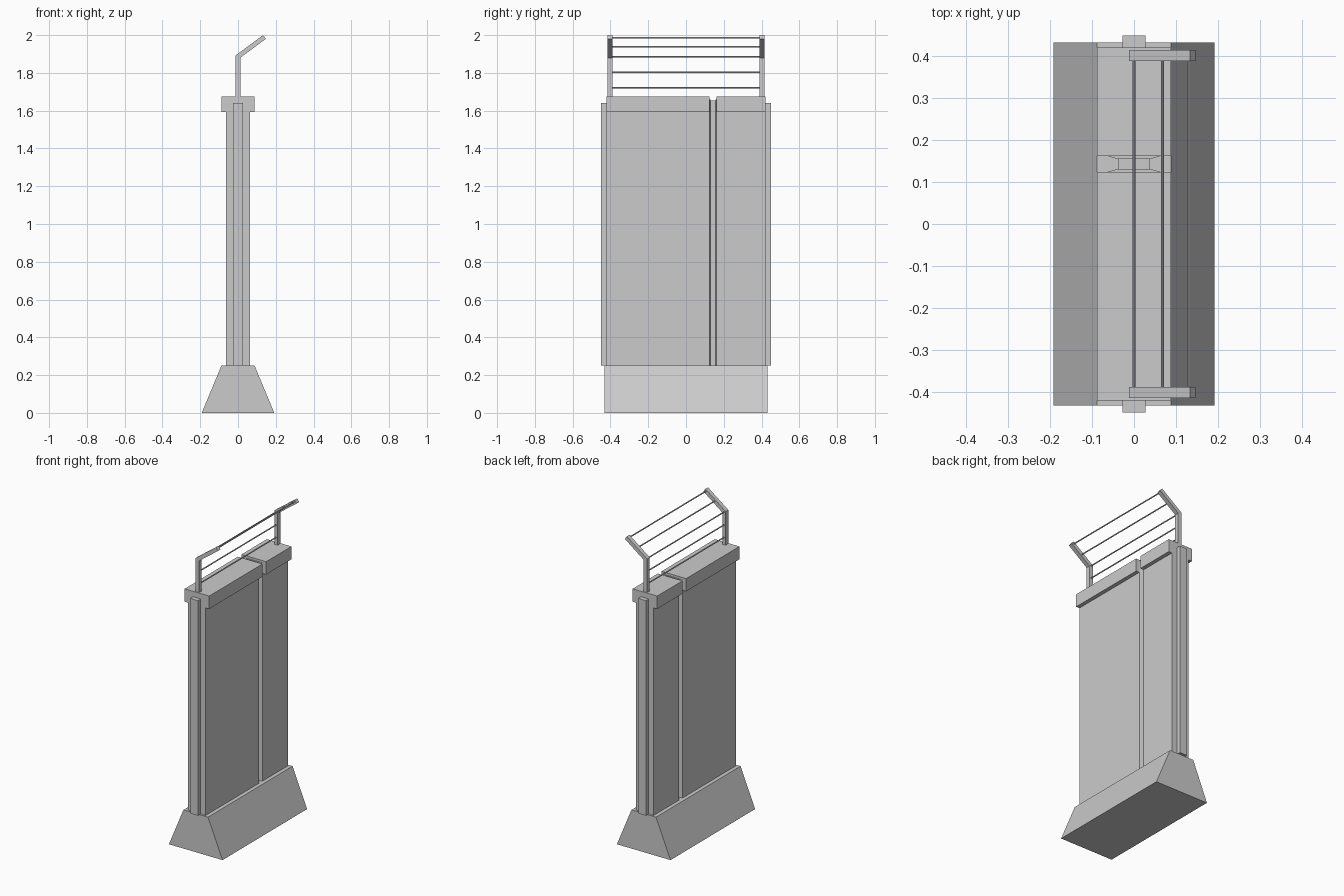
import bpy, bmesh
from mathutils import Vector

cube = bpy.data.objects.get("Cube")
if cube:
    bpy.data.objects.remove(cube, do_unlink=True)

concrete = bpy.data.materials.new("light_grey")
concrete.use_nodes = True
GREY = (0.6, 0.6, 0.6, 1)
concrete.diffuse_color = GREY
concrete.node_tree.nodes["Principled BSDF"].inputs["Base Color"].default_value = GREY


def prism(name, profile, depth):
    """Extrude a flat outline along the depth vector."""
    bm = bmesh.new()
    face = bm.faces.new([bm.verts.new(p) for p in profile])
    new = bmesh.ops.extrude_face_region(bm, geom=[face])["geom"]
    bmesh.ops.translate(bm, vec=Vector(depth),
                        verts=[v for v in new if isinstance(v, bmesh.types.BMVert)])
    bmesh.ops.recalc_face_normals(bm, faces=bm.faces)
    mesh = bpy.data.meshes.new(name)
    bm.to_mesh(mesh)
    bm.free()
    mesh.materials.append(concrete)
    obj = bpy.data.objects.new(name, mesh)
    bpy.context.collection.objects.link(obj)
    return obj


def box(name, half_x, y0, y1, z0, z1):
    outline = [(-half_x, y0, z0), (half_x, y0, z0), (half_x, y1, z0), (-half_x, y1, z0)]
    return prism(name, outline, (0, 0, z1 - z0))


BASE_TOP, CAP_TOP, END = 0.25, 1.675, 0.42
GAP_FRONT, GAP_BACK = 0.124, 0.162

# Sloped footing
prism("footing", [(-0.192, -0.432, 0), (0.192, -0.432, 0),
                  (0.088, -0.432, BASE_TOP), (-0.088, -0.432, BASE_TOP)], (0, 0.864, 0))

# Two wall panels, chamfered where they meet the joint, each with a coping
for side, outer, joint, lip in (("front", -END, GAP_FRONT, 0.007),
                                ("back", END, GAP_BACK, -0.007)):
    outline = [(-0.063, outer), (0.063, outer), (0.063, joint),
               (0.04, joint + lip), (-0.04, joint + lip), (-0.063, joint)]
    prism(side + "_panel", [(x, y, BASE_TOP) for x, y in outline], (0, 0, 1.41))
    box(side + "_coping", 0.088, min(outer, joint), max(outer, joint), 1.592, CAP_TOP)

# Tongue in the joint
box("joint_tongue", 0.038, GAP_FRONT - 0.01, GAP_BACK + 0.01, BASE_TOP, 1.655)

# End ribs and bent fence posts, mirrored front to back
POST = [(-0.012, CAP_TOP), (0.012, CAP_TOP), (0.012, 1.88),
        (0.147, 1.98), (0.133, 2.0), (-0.012, 1.893)]
for side, s in (("front", -1), ("back", 1)):
    box(side + "_end_rib", 0.027, *sorted((s * 0.41, s * 0.449)), BASE_TOP, 1.64)
    prism(side + "_fence_post", [(x, s * 0.388, z) for x, z in POST], (0, s * 0.027, 0))

# Fence wires
WIRES = [(0, 1.722), (0, 1.803), (0, 1.886), (0.068, 1.938), (0.13, 1.986)]
for i, (x, z) in enumerate(WIRES, 1):
    bpy.ops.mesh.primitive_cylinder_add(vertices=8, radius=0.004, depth=0.79,
                                        location=(x, 0, z), rotation=(1.5708, 0, 0))
    wire = bpy.context.object
    wire.name = f"fence_wire_{i}"
    wire.data.materials.append(concrete)
    bpy.ops.object.shade_smooth_by_angle()
